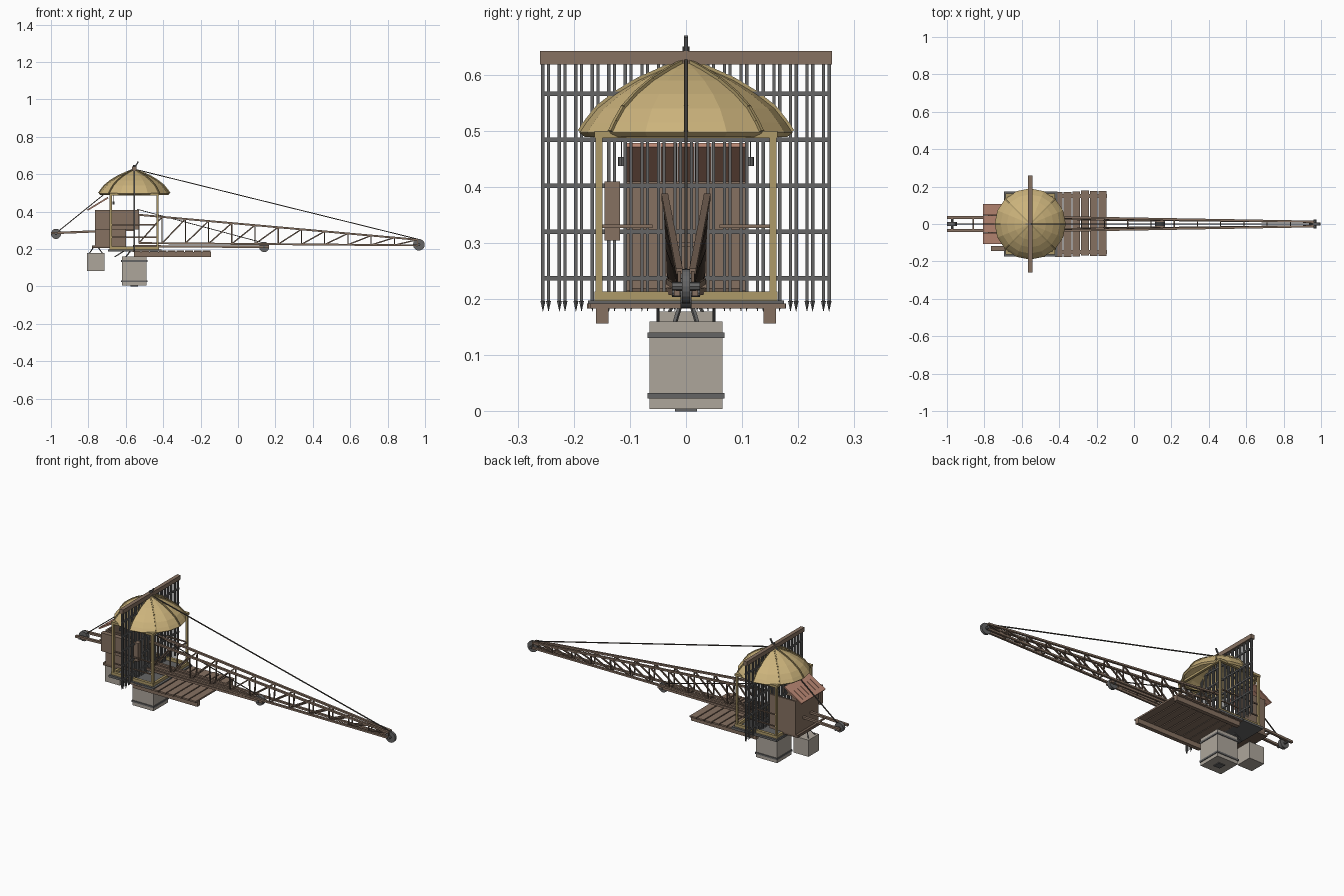
import bpy, bmesh, math, random
from mathutils import Vector, Matrix

if "Cube" in bpy.data.objects:
    bpy.data.objects.remove(bpy.data.objects["Cube"])
random.seed(4)
CX = -0.555  # tower axis

def mat(name, c):
    m = bpy.data.materials.new(name)
    m.diffuse_color = (*c, 1)
    m.use_nodes = True
    m.node_tree.nodes["Principled BSDF"].inputs["Base Color"].default_value = m.diffuse_color
    return m
WOOD = mat("wood", (0.24, 0.165, 0.12))
DARK = mat("dark_wood", (0.16, 0.11, 0.08))
TAN = mat("tan_roof", (0.60, 0.45, 0.20))
POST = mat("post_wood", (0.42, 0.32, 0.14))
TILE = mat("tile", (0.48, 0.24, 0.17))
STONE = mat("stone", (0.42, 0.38, 0.33))
IRON = mat("iron", (0.13, 0.13, 0.13))
ROPE = mat("rope", (0.08, 0.07, 0.06))

def finish(name, bm, m):
    bmesh.ops.recalc_face_normals(bm, faces=bm.faces)
    me = bpy.data.meshes.new(name)
    bm.to_mesh(me)
    bm.free()
    me.materials.append(m)
    ob = bpy.data.objects.new(name, me)
    bpy.context.collection.objects.link(ob)
    return ob

def add_box(bm, x0, x1, y0, y1, z0, z1):
    M = Matrix.Translation(((x0+x1)/2, (y0+y1)/2, (z0+z1)/2)) @ Matrix.Diagonal((x1-x0, y1-y0, z1-z0, 1))
    bmesh.ops.create_cube(bm, size=1, matrix=M)

def add_bar(bm, a, b, w, h=None):
    a, b = Vector(a), Vector(b)
    d = b - a
    R = d.to_track_quat('X', 'Z').to_matrix().to_4x4()
    M = Matrix.Translation((a+b)/2) @ R @ Matrix.Diagonal((d.length, w, h or w, 1))
    bmesh.ops.create_cube(bm, size=1, matrix=M)

def add_cyl(bm, c, r, depth, axis='Y', seg=16, r2=None):
    R = {'Y': Matrix.Rotation(math.pi/2, 4, 'X'), 'Z': Matrix.Identity(4)}[axis]
    bmesh.ops.create_cone(bm, cap_ends=True, segments=seg, radius1=r, radius2=r if r2 is None else r2,
                          depth=depth, matrix=Matrix.Translation(c) @ R)

def boxes(name, m, *bs):
    bm = bmesh.new()
    for b in bs:
        add_box(bm, *b)
    return finish(name, bm, m)

def bars(name, m, *bs):
    bm = bmesh.new()
    for b in bs:
        add_bar(bm, *b)
    return finish(name, bm, m)

# Dome: faceted shell with inner skin, ribs and eave ring
prof = [(.19, .497), (.178, .515), (.158, .54), (.125, .566), (.085, .59), (.04, .61), (.008, .622)]
N = 16
bm = bmesh.new()
loop = prof + [(r*.95, z-.008) for r, z in reversed(prof)]
rings = [[bm.verts.new((CX+r*math.cos(2*math.pi*i/N), r*math.sin(2*math.pi*i/N), z)) for i in range(N)] for r, z in loop]
for k in range(len(rings)):
    p, q = rings[k], rings[(k+1) % len(rings)]
    for i in range(N):
        j = (i+1) % N
        bm.faces.new((p[i], p[j], q[j], q[i]))
finish("dome_roof", bm, TAN)
bm = bmesh.new()
for i in range(8):
    c, s = math.cos(math.pi*i/4), math.sin(math.pi*i/4)
    pts = [(CX+r*c, r*s, z+.002) for r, z in prof]
    for a, b in zip(pts, pts[1:]):
        add_bar(bm, a, b, .007)
finish("dome_ribs", bm, POST)
bm = bmesh.new()
add_cyl(bm, (CX, 0, .61), .011, .03, 'Z', 8)
add_cyl(bm, (CX, 0, .635), .006, .03, 'Z', 8)
add_bar(bm, (CX, 0, .63), (CX+.022, 0, .668), .007)
add_bar(bm, (CX, 0, .63), (CX-.03, 0, .615), .007)
finish("dome_finial", bm, IRON)

# Tower floor, sill frame, posts, eave frame and rails
X0, X1, Y = -.68, -.43, .155
boxes("tower_floor", IRON, (-.695, -.41, -.175, .175, .186, .198))
fr = []
for z0, z1 in ((.198, .214), (.487, .5)):
    for s in (-1, 1):
        fr.append((X0-.008, X1+.008, s*Y-.008, s*Y+.008, z0, z1))
    for x in (X0, X1):
        fr.append((x-.007, x+.007, -Y, Y, z0, z1))
boxes("tower_frames", POST, *fr)
boxes("tower_posts", POST, *[(x-.006, x+.006, s*Y-.006, s*Y+.006, .198, .5) for x in (X0, X1) for s in (-1, 1)])
boxes("tower_rails", WOOD, *[(X0, X1, s*Y-.003, s*Y+.003, z, z+.006) for s in (-1, 1) for z in (.26, .327)],
      *[(X1-.003, X1+.003, *sorted((s*Y, s*.06)), .327, .333) for s in (-1, 1)])

# Portcullis: paired spiked bars, cross bars, head beam
boxes("portcullis_beam", WOOD, (CX-.011, CX+.011, -.26, .26, .618, .642))
bm = bmesh.new()
for i in range(18):
    for d in (-.005, .005):
        y = -.25 + i*.5/17 + d
        add_box(bm, CX-.003, CX+.003, y-.003, y+.003, .196, .62)
        add_cyl(bm, (CX, y, .187), 0, .02, 'Z', 4, .0045)
for z in (.237, .32, .402, .484, .566):
    add_box(bm, CX-.005, CX+.005, -.257, .257, z-.004, z+.004)
finish("portcullis_bars", bm, IRON)

# Cabin behind the tower, with base, side panel and sloping tiled roof
boxes("cabin_base", DARK, (-.78, -.68, -.105, .105, .205, .22))
boxes("cabin_walls", WOOD, (-.765, -.755, -.1, .1, .215, .41), (-.765, -.6, -.105, -.095, .215, .41),
      (-.765, -.6, .095, .105, .215, .41))
boxes("side_panel", WOOD, (-.765, -.53, -.145, -.118, .305, .41))
bm = bmesh.new()
for i in range(7):
    y = -.093 + i*.031
    add_bar(bm, (-.805, y, .408), (-.695, y, .475), .0295, .008)
finish("cabin_roof", bm, TILE)
bm = bmesh.new()
for s in (-1, 1):
    add_cyl(bm, (-.665, s*.115, .445), .006, .016, 'Z', 8)
    add_bar(bm, (-.665, s*.115, .45), (-.665, s*.115, .49), .002)
finish("lanterns", bm, IRON)

# Main lattice jib: four tapering chords with bracing
def chord(t, top, s):
    x = -.53 + 1.49*t
    if top:
        return Vector((x, s*(.038-.026*t), .383-.133*t))
    return Vector((x, s*(.03-.018*t), .232-.012*t))
cs = [(chord(0, t, s), chord(1, t, s), .012, .01) for t in (0, 1) for s in (-1, 1)]
bars("jib_chords", WOOD, *cs)
bm = bmesh.new()
n = 12
for i in range(n+1):
    t = i/n
    for s in (-1, 1):
        add_bar(bm, chord(t, 0, s), chord(t, 1, s), .006)
        if i < n:
            add_bar(bm, chord(t, 0, s), chord(t+1/n, 1, s), .007)
    add_bar(bm, chord(t, 0, -1), chord(t, 0, 1), .006)
finish("jib_braces", bm, DARK)

# Lower boom and counter jib
bars("lower_boom", WOOD, *[((-.56, s*.03, .215), (.165, s*.016, .212), .01, .012) for s in (-1, 1)])
bars("counter_jib", WOOD, *[((-1, s*.035, .285), (-.56, s*.035, .303), .014, .012) for s in (-1, 1)],
     *[((x, -.035, z), (x, .035, z), .008) for x, z in ((-.86, .291), (-.72, .297))])

# Sheaves
bm = bmesh.new()
for x, z, r, hw in ((.967, .223, .031, .007), (.14, .211, .027, .01), (-.973, .281, .027, .01)):
    add_cyl(bm, (x, 0, z), r, hw*2, seg=20)
    add_cyl(bm, (x, 0, z), r*.25, .05 if x > 0 else .085, seg=8)
finish("sheaves", bm, IRON)

# Stay ropes
bars("stay_ropes", ROPE, ((CX+.01, 0, .625), (.965, 0, .252), .005), ((CX-.01, 0, .615), (-.973, 0, .285), .005),
     ((-.54, 0, .413), (.14, 0, .232), .004))

# Drawbridge deck: two beams with uneven planks
boxes("deck_beams", WOOD, *[(CX, -.145, s*.149-.011, s*.149+.011, .157, .184) for s in (-1, 1)])
pl = []
for i in range(9):
    x = -.563 + .0468*i
    e = random.uniform(-.004, .004)
    pl.append((x, x+.041, -.173+e, .175+e, .183, .192))
boxes("deck_planks", WOOD, *pl)

# Counterweights with bands and hangers
boxes("large_weight", STONE, (-.621, -.489, -.065, .065, .004, .16))
boxes("weight_bands", IRON, *[(-.625, -.485, -.069, .069, z-.005, z+.005) for z in (.028, .136)],
      (-.575, -.535, -.02, .02, 0, .005))
boxes("small_weight", STONE, (-.807, -.713, -.047, .047, .083, .178))
hang = [((CX+a*.045, b*.02, .158), (CX+a*.02, b*.01, .19), .006) for a in (-1, 1) for b in (-1, 1)]
hang += [((-.76+a*.035, b*.03, .177), (-.76+a*.012, b*.01, .21), .004) for a in (-1, 1) for b in (-1, 1)]
hang += [((-.66, s*.05, .158), (-.6, s*.05, .195), .006) for s in (-1, 1)]
bars("weight_hangers", IRON, *hang)
